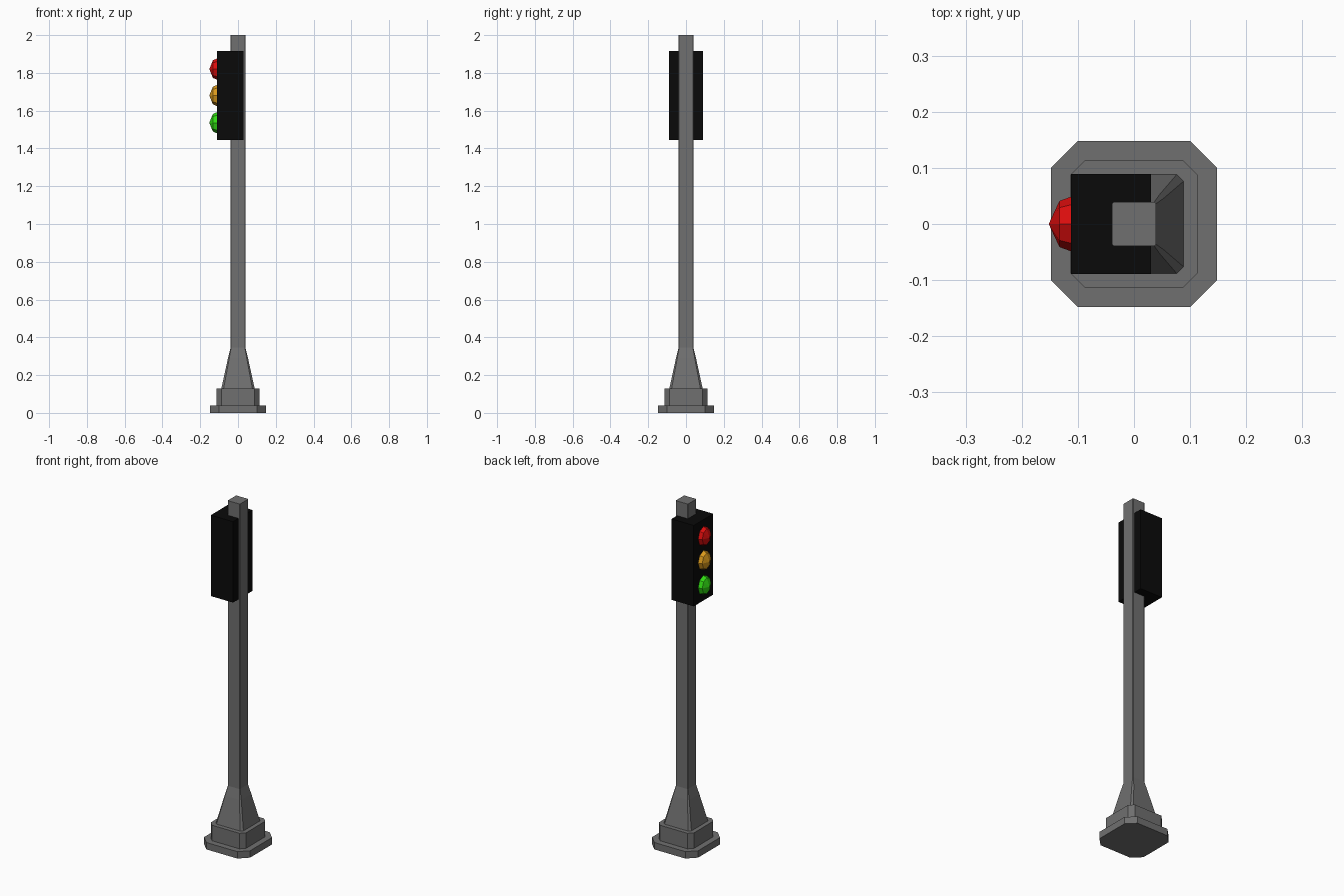
import bpy, bmesh
from math import radians
from mathutils import Matrix

cube = bpy.data.objects.get("Cube")
if cube:
    bpy.data.objects.remove(cube, do_unlink=True)


def make_material(name, rgb):
    mat = bpy.data.materials.new(name)
    mat.use_nodes = True
    mat.diffuse_color = (*rgb, 1)
    bsdf = next(n for n in mat.node_tree.nodes if n.type == 'BSDF_PRINCIPLED')
    bsdf.inputs["Base Color"].default_value = (*rgb, 1)
    return mat


def finish(name, bm, mat):
    bmesh.ops.recalc_face_normals(bm, faces=bm.faces[:])
    mesh = bpy.data.meshes.new(name)
    bm.to_mesh(mesh)
    bm.free()
    mesh.materials.append(mat)
    obj = bpy.data.objects.new(name, mesh)
    bpy.context.collection.objects.link(obj)
    return obj


def chamfered_column(name, levels, mat):
    """Loft square sections with cut corners; a level is (z, half width, cut)."""
    bm = bmesh.new()
    rings = []
    for z, w, cut in levels:
        i = w - cut
        outline = [(w, -i), (w, i), (i, w), (-i, w),
                   (-w, i), (-w, -i), (-i, -w), (i, -w)]
        rings.append([bm.verts.new((x, y, z)) for x, y in outline])
    for low, high in zip(rings, rings[1:]):
        for k in range(8):
            n = (k + 1) % 8
            bm.faces.new((low[k], low[n], high[n], high[k]))
    bm.faces.new(rings[0][::-1])
    bm.faces.new(rings[-1])
    return finish(name, bm, mat)


grey = make_material("grey metal", (0.16, 0.16, 0.16))
black = make_material("black housing", (0.003, 0.003, 0.003))
red = make_material("red lamp", (0.72, 0.004, 0.004))
amber = make_material("amber lamp", (0.72, 0.33, 0.012))
green = make_material("green lamp", (0.03, 0.72, 0.006))

# Stepped foot, flared collar and square post
chamfered_column("base_plate", [(0, 0.148, 0.048), (0.04, 0.148, 0.048)], grey)
chamfered_column("base_block", [(0.04, 0.113, 0.025), (0.13, 0.113, 0.025)], grey)
chamfered_column("post", [(0.13, 0.088, 0.012), (0.29, 0.053, 0.007),
                          (0.345, 0.039, 0.003), (2.0, 0.039, 0.003)], grey)

# Signal housing, wrapped around the post
bm = bmesh.new()
bmesh.ops.create_cube(bm, size=1, matrix=Matrix.Translation((-0.041, 0, 1.68))
                      @ Matrix.Diagonal((0.142, 0.178, 0.47, 1)))
finish("signal_housing", bm, black)

# Faceted lamps with their poles pointing outward
for name, z, mat in (("red_lamp", 1.82, red), ("amber_lamp", 1.68, amber),
                     ("green_lamp", 1.536, green)):
    bm = bmesh.new()
    bmesh.ops.create_uvsphere(
        bm, u_segments=8, v_segments=4, radius=1,
        matrix=Matrix.Translation((-0.087, 0, z))
        @ Matrix.Diagonal((0.065, 0.058, 0.066, 1))
        @ Matrix.Rotation(radians(90), 4, 'Y'))
    finish(name, bm, mat)
